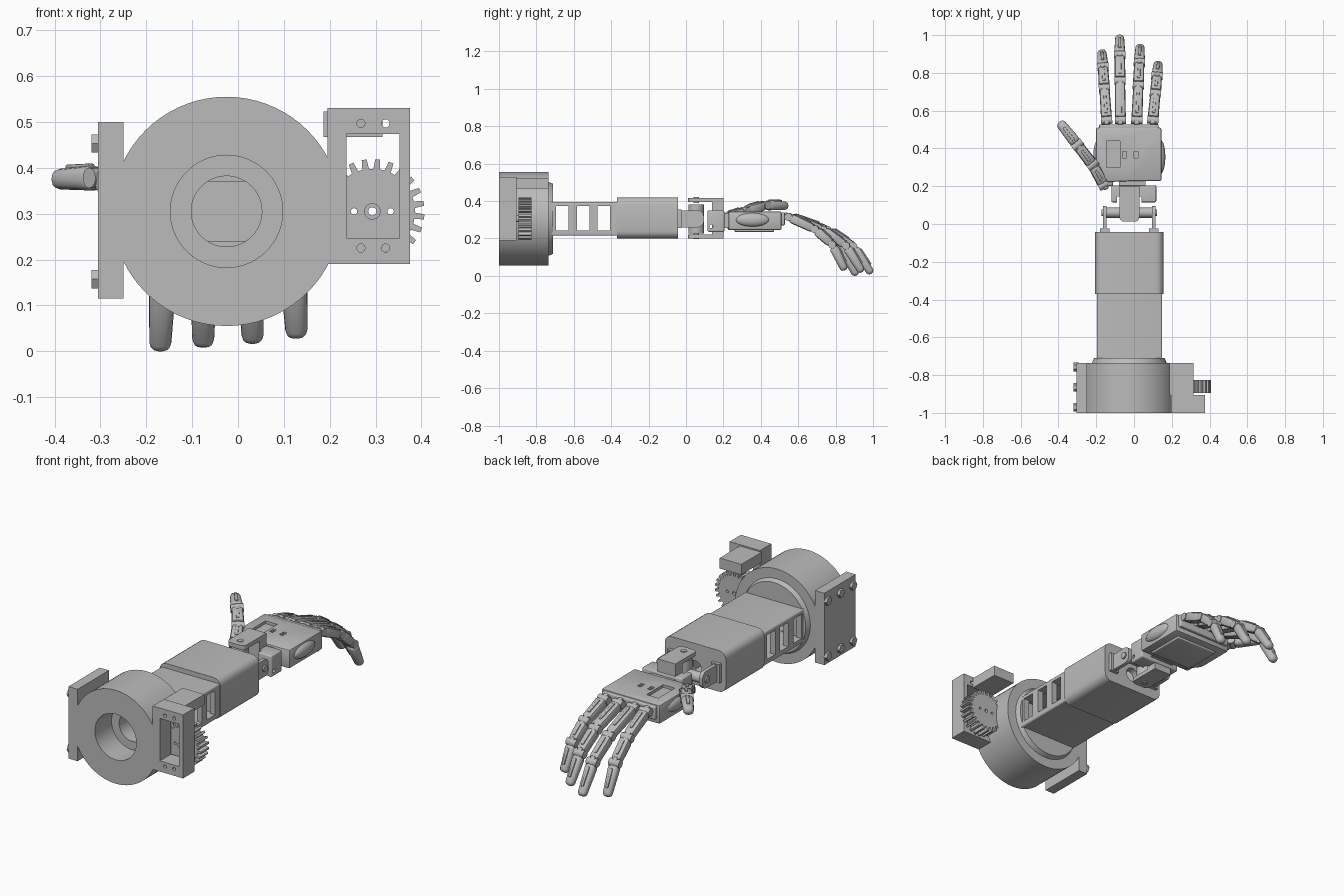
import bpy, bmesh
from math import pi, cos, sin
from mathutils import Vector, Matrix

if "Cube" in bpy.data.objects:
    bpy.data.objects.remove(bpy.data.objects["Cube"])

grey = bpy.data.materials.new("plain grey")
grey.use_nodes = True
grey.diffuse_color = (0.5, 0.5, 0.5, 1)
grey.node_tree.nodes["Principled BSDF"].inputs["Base Color"].default_value = (0.5, 0.5, 0.5, 1)

CX, CZ = -0.025, 0.305      # long axis of the arm
AXES = {"x": Vector((1, 0, 0)), "y": Vector((0, 1, 0)), "z": Vector((0, 0, 1))}


def make(name, bm):
    bmesh.ops.recalc_face_normals(bm, faces=bm.faces[:])
    mesh = bpy.data.meshes.new(name)
    bm.to_mesh(mesh)
    bm.free()
    mesh.materials.append(grey)
    ob = bpy.data.objects.new(name, mesh)
    bpy.context.collection.objects.link(ob)
    return ob


def bevel(bm, width, axis=None, segments=4):
    edges = bm.edges[:]
    if axis:
        edges = [e for e in edges
                 if abs((e.verts[0].co - e.verts[1].co).normalized().dot(AXES[axis])) > 0.99]
    bmesh.ops.bevel(bm, geom=edges, offset=width, segments=segments, profile=0.5, affect='EDGES')


def box(name, x, y, z, round_by=0, axis=None):
    bm = bmesh.new()
    bmesh.ops.create_cube(bm, size=1)
    for v in bm.verts:
        v.co = [(a + b) / 2 + c * (b - a) for (a, b), c in zip((x, y, z), v.co)]
    if round_by:
        bevel(bm, round_by, axis)
    return make(name, bm)


def cylinder(name, centre, radius, length, axis="y", sides=32):
    bm = bmesh.new()
    turn = AXES["z"].rotation_difference(AXES[axis]).to_matrix().to_4x4()
    bmesh.ops.create_cone(bm, cap_ends=True, segments=sides, radius1=radius, radius2=radius,
                          depth=length, matrix=Matrix.Translation(centre) @ turn)
    return make(name, bm)


def prism(name, points, push, round_by=0):
    bm = bmesh.new()
    face = bm.faces.new([bm.verts.new(p) for p in points])
    new = bmesh.ops.extrude_face_region(bm, geom=[face])["geom"]
    bmesh.ops.translate(bm, vec=push, verts=[g for g in new if isinstance(g, bmesh.types.BMVert)])
    bm.faces.new([v for v in face.verts]) if not face.is_valid else None
    if round_by:
        bevel(bm, round_by, segments=2)
    return make(name, bm)


def cut(ob, cutters):
    for c in cutters:
        c.hide_render = True
        mod = ob.modifiers.new("cut", 'BOOLEAN')
        mod.operation, mod.object, mod.solver = 'DIFFERENCE', c, 'EXACT'
        bpy.context.view_layer.objects.active = ob
        bpy.ops.object.modifier_apply(modifier=mod.name)
        bpy.data.objects.remove(c)


def limb(name, a, b, width, depth, taper=0.85, tip=False):
    """Rounded, tapered box from a to b."""
    a, b = Vector(a), Vector(b)
    d = (b - a).normalized()
    side = d.cross(AXES["z"]).normalized()
    frame = Matrix((side, d, side.cross(d))).transposed().to_4x4()
    bm = bmesh.new()
    bmesh.ops.create_cube(bm, size=1)
    for v in bm.verts:
        k = taper if v.co.y > 0 else 1
        v.co = (v.co.x * width * k, v.co.y * (b - a).length, v.co.z * depth * k)
    bevel(bm, depth * (0.36 if tip else 0.26), segments=3 if tip else 2)
    bm.transform(Matrix.Translation((a + b) / 2) @ frame)
    return make(name, bm)


# Base ring with stepped bore and rear flange
profile = [(0.25, -1), (0.25, -0.735), (0.197, -0.735), (0.187, -0.71),
           (0.077, -0.71), (0.077, -0.86), (0.1225, -0.86), (0.1225, -1)]
bm = bmesh.new()
loop = [bm.verts.new((CX + r, y, CZ)) for r, y in profile]
edges = [bm.edges.new((loop[i], loop[(i + 1) % len(loop)])) for i in range(len(loop))]
bmesh.ops.spin(bm, geom=loop + edges, cent=(CX, 0, CZ), axis=(0, 1, 0), angle=2 * pi,
               steps=72, use_merge=True)
bmesh.ops.remove_doubles(bm, verts=bm.verts[:], dist=0.0001)
make("base_ring", bm)

# Side mounting plate with hex bolts
box("mounting_plate", (-0.305, -0.25), (-1, -0.735), (0.115, 0.5))
for z in (0.157, 0.453):
    for y in (-0.97, -0.865, -0.757):
        cylinder("plate_bolt", (-0.305, y, z), 0.023, 0.03, "x", 6)

# Motor bracket with window and screw holes
bracket = box("motor_bracket", (0.195, 0.375), (-1, -0.905), (0.19, 0.53))
cut(bracket, [box("window_cutter", (0.237, 0.352), (-1.1, -0.8), (0.247, 0.474))]
    + [cylinder("hole_cutter", (x, -0.95, z), 0.009, 0.3, sides=16)
       for x in (0.268, 0.322) for z in (0.225, 0.497)])
box("motor_block", (0.187, 0.315), (-0.905, -0.735), (0.467, 0.523))

# Drive gear
TEETH, GX = 24, 0.293
outline = []
for i in range(TEETH):
    for step, r in ((0, 0.093), (0.3, 0.093), (0.42, 0.114), (0.78, 0.114), (0.9, 0.093)):
        t = 2 * pi * (i + step) / TEETH
        outline.append((GX + r * cos(t), -0.895, CZ + r * sin(t)))
gear = prism("drive_gear", outline, (0, 0.07, 0))
cut(gear, [cylinder("gear_cutter", (GX + dx, -0.86, CZ), r, 0.3, sides=16)
           for dx, r in ((-0.04, 0.007), (0, 0.009), (0.04, 0.007))])
cylinder("gear_hub", (GX, -0.88, CZ), 0.018, 0.05, sides=24)
cut(bpy.data.objects["gear_hub"], [cylinder("hub_cutter", (GX, -0.88, CZ), 0.009, 0.2, sides=16)])

# Forearm frame with three side windows
frame = box("forearm_frame", (-0.197, 0.149), (-0.72, -0.36), (0.215, 0.395), 0.008, "y")
cut(frame, [box("hollow_cutter", (-0.165, 0.117), (-0.8, -0.385), (0.24, 0.37))]
    + [box("slot_cutter", (-0.4, 0.4), (y - 0.034, y + 0.034), (0.243, 0.373))
       for y in (-0.662, -0.55, -0.44)])

# Forearm sleeve with a wire passage
sleeve = box("forearm_sleeve", (-0.206, 0.156), (-0.37, -0.043), (0.2, 0.42), 0.04, "y")
cut(sleeve, [box("passage_cutter", (-0.07, 0.02), (-0.5, -0.08), (0.245, 0.367)),
             cylinder("wire_cutter", (CX, -0.05, 0.29), 0.038, 0.3)])

# Wrist fork on the sleeve end
for s in (-1, 1):
    x = CX + s * 0.13
    box("fork_arm", (x - 0.01, x + 0.01), (-0.05, 0.095), (0.26, 0.35), 0.03, "x")
    box("fork_foot", (x - 0.025, x + 0.025), (-0.05, -0.025), (0.255, 0.355))
    cylinder("fork_pin", (x, 0.06, CZ), 0.018, 0.036, "x", 20)

# Wrist cross joint and clevis
cylinder("cross_bar", (CX, 0.06, CZ), 0.027, 0.24, "x", 24)
cylinder("cross_hub", (CX, 0.055, CZ), 0.042, 0.155, "z")
for z in (0.2, 0.395):
    box("clevis_plate", (-0.077, 0.028), (0.012, 0.2), (z, z + 0.022), 0.025, "z")
    cylinder("clevis_pin", (CX, 0.055, z + 0.011), 0.015, 0.03, "z", 20)
box("clevis_back", (-0.077, 0.028), (0.14, 0.2), (0.2, 0.417))
wrist = box("wrist_block", (-0.12, 0.118), (0.115, 0.205), (0.235, 0.35), 0.008)
cut(wrist, [cylinder("wrist_cutter", (0, 0.135, 0.265), 0.01, 0.5, "x", 16),
            box("gap_cutter", (-0.09, 0.04), (0.1, 0.145), (0.1, 0.5))])
box("palm_neck", (-0.08, 0.06), (0.19, 0.25), (0.255, 0.335))

# Palm with a recessed panel and side bulges
palm = prism("palm", [(x, y, 0.245) for x, y in
                      ((-0.2, 0.51), (0.145, 0.51), (0.145, 0.228), (0.0, 0.228),
                       (-0.14, 0.222), (-0.2, 0.3))], (0, 0, 0.1), 0.008)
cut(palm, [box("panel_cutter", (-0.145, -0.075), (0.3, 0.44), (0.33, 0.5))]
    + [box("notch_cutter", (x, x + 0.02), (0.35, 0.385), (0.33, 0.5)) for x in (-0.06, 0.0)])
box("palm_underplate", (-0.15, 0.1), (0.26, 0.47), (0.235, 0.25), 0.005)
for x in (-0.19, 0.14):
    bm = bmesh.new()
    bmesh.ops.create_uvsphere(bm, u_segments=24, v_segments=12, radius=1)
    bmesh.ops.scale(bm, vec=(0.026, 0.09, 0.037), verts=bm.verts[:])
    bmesh.ops.translate(bm, vec=(x, 0.355, 0.3), verts=bm.verts[:])
    make("palm_bulge", bm)
box("knuckle_rail", (-0.185, 0.13), (0.5, 0.528), (0.27, 0.34), 0.006)


def digit(name, joints, width):
    for i in range(len(joints) - 1):
        a, b = Vector(joints[i]), Vector(joints[i + 1])
        d = (b - a).normalized()
        last = i == len(joints) - 2
        limb(name + "_segment", a + d * 0.012, b if last else b - d * 0.012,
             width, width * 0.88, 0.8 if last else 0.92, last)
        # hinge barrel, hinge link and top tendon guide
        side = d.cross(AXES["z"]).normalized()
        up = side.cross(d)
        bm = bmesh.new()
        turn = AXES["z"].rotation_difference(side).to_matrix().to_4x4()
        bmesh.ops.create_cone(bm, cap_ends=True, segments=20, radius1=width * 0.36,
                              radius2=width * 0.36, depth=width * 1.02,
                              matrix=Matrix.Translation(a) @ turn)
        make(name + "_hinge", bm)
        limb(name + "_link", a - d * 0.03, a + d * 0.03, width * 0.5, width * 0.6, 1)
        mid = up * width * 0.42
        limb(name + "_guide", a + d * 0.03 + mid, a.lerp(b, 0.75) + mid, width * 0.28, 0.012)


# Four curled fingers: base x, tip x, tip y, tip z
for name, bx, tx, ty, tz in (("index_finger", -0.145, -0.17, 0.912, 0.003),
                             ("middle_finger", -0.072, -0.076, 0.992, 0.012),
                             ("ring_finger", 0.015, 0.032, 0.942, 0.02),
                             ("little_finger", 0.1, 0.128, 0.85, 0.03)):
    base, tip = Vector((bx, 0.55, 0.315)), Vector((tx, ty, tz))
    span = tip - base
    bends = ((0, 0), (0.47, 0.23), (0.78, 0.52), (1, 1))
    digit(name, [base + Vector((span.x * f, span.y * f, span.z * g)) for f, g in bends], 0.058)

# Thumb
box("thumb_mount", (-0.19, -0.11), (0.2, 0.27), (0.26, 0.33), 0.012)
digit("thumb", [(-0.16, 0.21, 0.31), (-0.22, 0.315, 0.345),
                (-0.3, 0.42, 0.378), (-0.395, 0.54, 0.375)], 0.062)

# Smooth curved faces, keep edges sharp
bpy.ops.object.select_all(action='DESELECT')
for ob in bpy.context.collection.objects:
    if ob.type == 'MESH':
        ob.select_set(True)
        bpy.context.view_layer.objects.active = ob
bpy.ops.object.shade_smooth_by_angle(angle=0.6)
